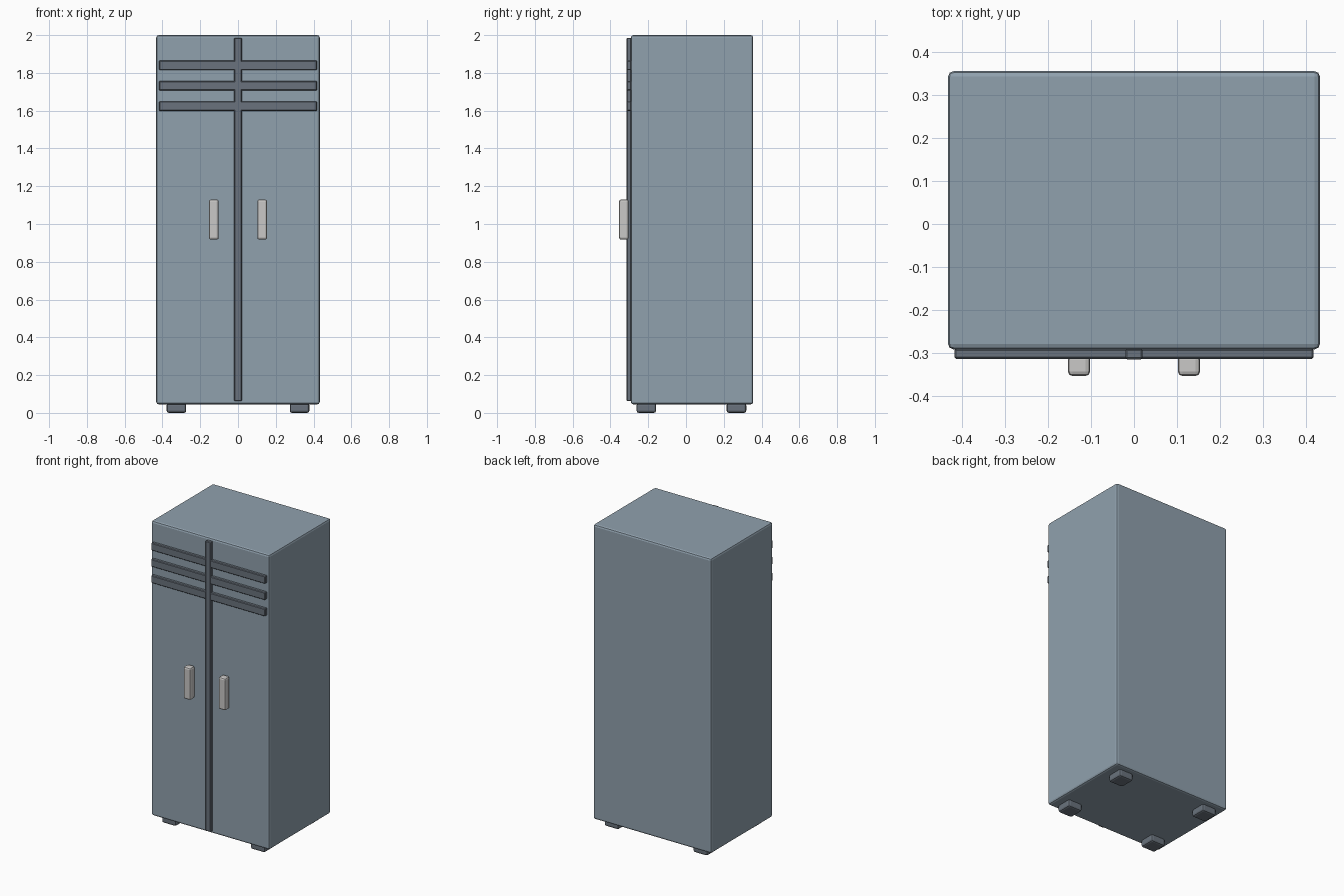
import bpy
import bmesh
from mathutils import Vector

cube = bpy.data.objects.get("Cube")
if cube:
    bpy.data.objects.remove(cube, do_unlink=True)


def material(name, rgb):
    mat = bpy.data.materials.new(name)
    mat.use_nodes = True
    colour = (*rgb, 1.0)
    mat.diffuse_color = colour
    mat.node_tree.nodes["Principled BSDF"].inputs["Base Color"].default_value = colour
    return mat


def box(name, low, high, mat, bevel, segments=2):
    """Rounded box spanning two opposite corners."""
    low, high = Vector(low), Vector(high)
    size = high - low
    bm = bmesh.new()
    bmesh.ops.create_cube(bm, size=1)
    bmesh.ops.scale(bm, vec=size, verts=bm.verts)
    bmesh.ops.bevel(bm, geom=bm.edges[:], offset=bevel, segments=segments,
                    profile=0.5, affect='EDGES')
    mesh = bpy.data.meshes.new(name)
    bm.to_mesh(mesh)
    bm.free()
    mesh.materials.append(mat)
    obj = bpy.data.objects.new(name, mesh)
    obj.location = (low + high) / 2
    bpy.context.collection.objects.link(obj)
    return obj


steel = material("blue grey steel", (0.28, 0.355, 0.42))
trim = material("dark grey trim", (0.144, 0.171, 0.205))
metal = material("pale handle metal", (0.59, 0.58, 0.57))

# Cabinet body
box("cabinet_body", (-0.433, -0.292, 0.045), (0.433, 0.356, 2.0), steel, 0.013)

# Seam between the doors
box("door_seam", (-0.02, -0.315, 0.062), (0.02, -0.29, 1.985), trim, 0.004, 1)

# Vent slats across the top of the doors
for i in range(3):
    z = 1.84 - i * 0.108
    box(f"vent_slat_{i + 1}", (-0.418, -0.314, z - 0.025),
        (0.418, -0.29, z + 0.025), trim, 0.004, 1)

# Handles and feet on both sides
for side, sx in (("left", 1), ("right", -1)):
    x = 0.128 * sx
    box(f"{side}_handle", (x - 0.026, -0.354, 0.917),
        (x + 0.026, -0.304, 1.13), metal, 0.011)
    for end, y in (("front", -0.21), ("back", 0.267)):
        x = 0.326 * sx
        box(f"{end}_{side}_foot", (x - 0.052, y - 0.052, 0.0),
            (x + 0.052, y + 0.052, 0.052), trim, 0.012)
